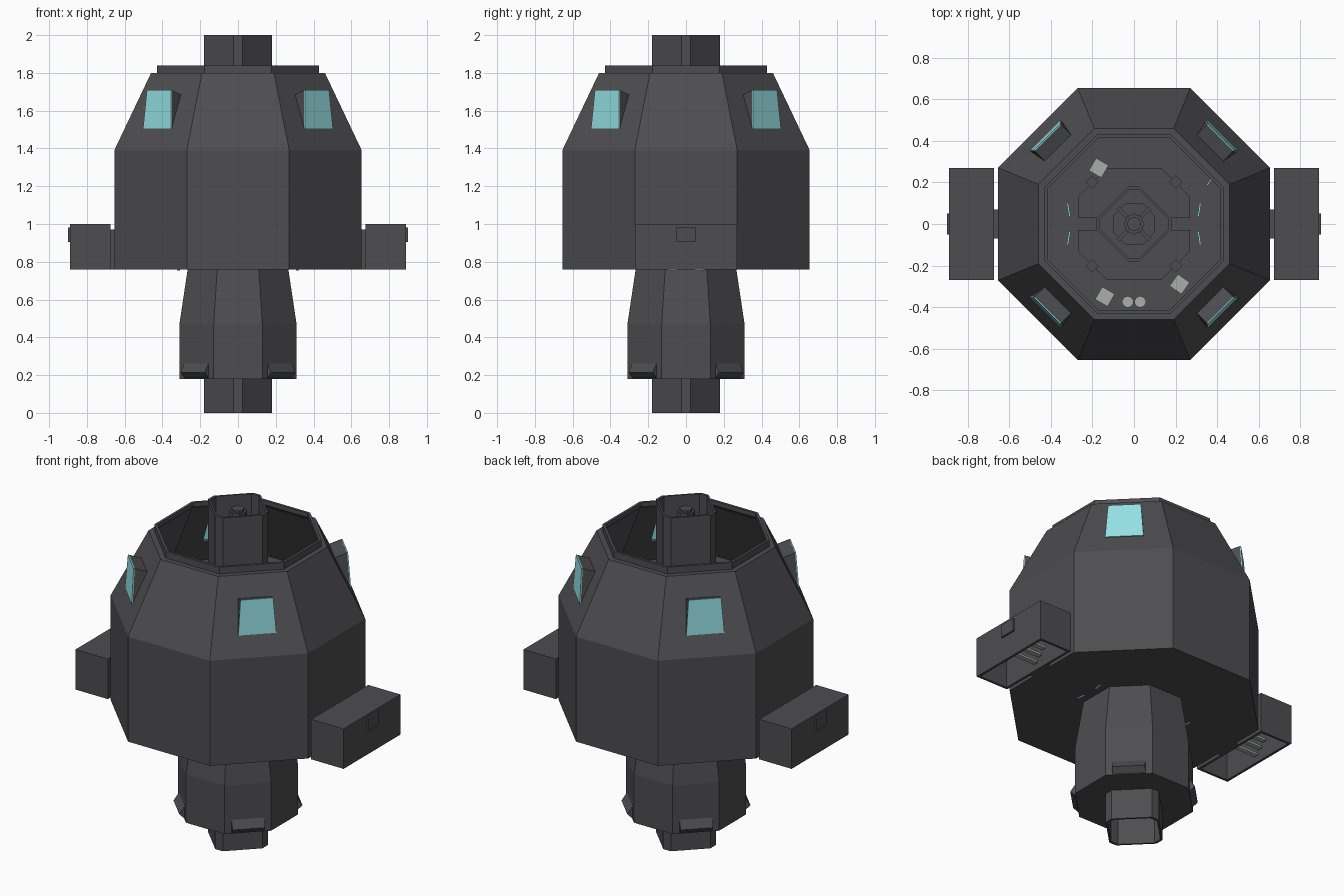
import bpy, bmesh, math
from mathutils import Matrix, Vector

if "Cube" in bpy.data.objects:
    bpy.data.objects.remove(bpy.data.objects["Cube"])


def material(name, rgb):
    m = bpy.data.materials.new(name)
    m.diffuse_color = (*rgb, 1)
    m.use_nodes = True
    m.node_tree.nodes["Principled BSDF"].inputs["Base Color"].default_value = m.diffuse_color
    return m


HULL = material("dark_grey_hull", (0.075, 0.075, 0.082))
GLASS = material("teal_glass", (0.30, 0.74, 0.77))
LIGHT = material("light_grey", (0.40, 0.42, 0.40))


def add(name, bm, mat):
    bmesh.ops.recalc_face_normals(bm, faces=bm.faces)
    me = bpy.data.meshes.new(name)
    bm.to_mesh(me)
    bm.free()
    me.materials.append(mat)
    ob = bpy.data.objects.new(name, me)
    bpy.context.collection.objects.link(ob)
    return ob


def loft(name, loops, mat):
    """Skin a list of equal-length point loops and cap both ends."""
    bm = bmesh.new()
    rows = [[bm.verts.new(p) for p in loop] for loop in loops]
    n = len(rows[0])
    for a, b in zip(rows, rows[1:]):
        for i in range(n):
            j = (i + 1) % n
            bm.faces.new((a[i], a[j], b[j], b[i]))
    bm.faces.new(rows[0])
    bm.faces.new(rows[-1])
    return add(name, bm, mat)


def octagon(apothem, z):
    r = apothem / math.cos(math.pi / 8)
    return [(r * math.cos(math.radians(22.5 + 45 * k)),
             r * math.sin(math.radians(22.5 + 45 * k)), z) for k in range(8)]


def diamond(r, z):
    """Square standing on its corner, with the corners cut off."""
    c = 0.025
    return [(r, -c, z), (r, c, z), (c, r, z), (-c, r, z),
            (-r, c, z), (-r, -c, z), (-c, -r, z), (c, -r, z)]


def rect(x0, x1, y, z):
    return [(x0, -y, z), (x1, -y, z), (x1, y, z), (x0, y, z)]


def box(name, centre, size, mat, turn=0, tilt=0):
    bm = bmesh.new()
    m = (Matrix.Translation(centre) @ Matrix.Rotation(math.radians(turn), 4, 'Z')
         @ Matrix.Rotation(math.radians(tilt), 4, 'X') @ Matrix.Diagonal((*size, 1)))
    bmesh.ops.create_cube(bm, size=1, matrix=m)
    return add(name, bm, mat)


def cylinder(name, centre, r, h, sides, mat):
    bm = bmesh.new()
    bmesh.ops.create_cone(bm, cap_ends=True, segments=sides, radius1=r, radius2=r,
                          depth=h, matrix=Matrix.Translation(centre))
    return add(name, bm, mat)


def polar(angle, r, t, z):
    """Radial distance, sideways offset and height to a point."""
    c, s = math.cos(angle), math.sin(angle)
    return Vector((r * c - t * s, r * s + t * c, z))


# main octagonal cabin with open top, rim and inner deck
FLOOR = 1.39
cabin = loft("cabin", [octagon(a, z) for a, z in (
    (0.655, 0.76), (0.655, 1.39), (0.46, 1.80), (0.43, 1.80), (0.43, 1.84),
    (0.415, 1.84), (0.415, 1.815), (0.435, 1.79), (0.63, FLOOR))], HULL)

# lower neck
loft("neck", [octagon(a, z) for a, z in ((0.31, 0.18), (0.31, 0.47), (0.265, 0.77))], HULL)

# docking tubes, hollow at the open ends
loft("lower_tube", [diamond(r, z) for r, z in
                    ((0.18, 0.2), (0.18, 0), (0.165, 0), (0.165, 0.179))], HULL)
loft("upper_tube", [diamond(r, z) for r, z in
                    ((0.18, FLOOR), (0.18, 2), (0.165, 2), (0.165, 1.8))], HULL)
loft("tube_step", [octagon(a, z) for a, z in ((0.1, 1.79), (0.1, 1.84))], HULL)
for turn in (45, 135):
    box("tube_brace", (0, 0, 1.86), (0.22, 0.02, 0.08), HULL, turn)
cylinder("tube_core", (0, 0, 1.87), 0.05, 0.2, 8, HULL)
cylinder("tube_core_cap", (0, 0, 1.975), 0.035, 0.015, 8, HULL)

# dormer windows and neck lips on the four diagonal sides
for k in range(4):
    a = math.radians(45 + 90 * k)

    # opening through the cabin wall
    cutter = loft("window_cutter", [
        [polar(a, r, s * w, z) for s, w, z in
         ((-1, 0.095, 1.53), (1, 0.095, 1.53), (1, 0.08, 1.67), (-1, 0.08, 1.67))]
        for r in (0.40, 0.70)], HULL)
    cutter.hide_render = True
    mod = cabin.modifiers.new("window_opening", 'BOOLEAN')
    mod.operation, mod.solver, mod.object = 'DIFFERENCE', 'EXACT', cutter
    bpy.context.view_layer.objects.active = cabin
    bpy.ops.object.modifier_apply(modifier=mod.name)
    bpy.data.objects.remove(cutter)

    # hood: two cheeks and a roof
    bm = bmesh.new()
    sides = []
    for s in (-1, 1):
        v = [bm.verts.new(polar(a, *p)) for p in
             ((0.602, s * 0.105, 1.505), (0.588, s * 0.09, 1.71), (0.518, s * 0.09, 1.685))]
        bm.faces.new(v)
        sides.append(v)
    bm.faces.new((sides[0][1], sides[1][1], sides[1][2], sides[0][2]))
    add("window_hood", bm, HULL)

    # glass pane
    loft("window_pane", [
        [polar(a, r + d, s * w, z) for r, s, w, z in
         ((0.602, -1, 0.105, 1.505), (0.602, 1, 0.105, 1.505),
          (0.588, 1, 0.09, 1.71), (0.588, -1, 0.09, 1.71))]
        for d in (-0.002, 0.004)], GLASS)

    # flared lip at the foot of the neck
    loft("neck_lip", [[polar(a, r, s * 0.09, z) for r, z in
                       ((0.305, 0.27), (0.34, 0.215), (0.305, 0.181))] for s in (-1, 1)], HULL)

    # deck posts
    box("deck_post", polar(a, 0.285, 0, FLOOR + 0.06), (0.045, 0.045, 0.12), HULL, 45 * (1 + 2 * k))

# side pods, open underneath, with steps inside
for s in (-1, 1):
    def pod_loop(x0, x1, y, z):
        return rect(*sorted((s * x0, s * x1)), y, z)
    loft("side_pod", [pod_loop(0.675, 0.89, 0.27, 1.0), pod_loop(0.675, 0.89, 0.27, 0.76),
                      pod_loop(0.69, 0.875, 0.255, 0.76), pod_loop(0.69, 0.875, 0.255, 0.98)], HULL)
    box("pod_latch", (s * 0.893, 0, 0.943), (0.016, 0.10, 0.075), HULL)
    box("pod_connector", (s * 0.665, 0, 0.865), (0.03, 0.14, 0.21), HULL)
    for i in range(6):
        box("pod_step", (s * 0.782, 0.0 + 0.035 * i, 0.80 + 0.03 * i), (0.17, 0.03, 0.012), LIGHT)

# raised deck plates with a walkway between them
for s in (-1, 1):
    loft("deck_plate", [[(x, s * y, z) for x, y in
                         ((-0.27, 0.03), (0.27, 0.03), (0.27, 0.13), (0.13, 0.27),
                          (-0.13, 0.27), (-0.27, 0.13))]
                        for z in (FLOOR, FLOOR + 0.012)], HULL)

# seats and stools on the deck
for x, y, turn in ((-0.17, 0.27, -30), (0.22, -0.29, -35), (-0.14, -0.35, -30)):
    box("seat", (x, y, FLOOR + 0.03), (0.07, 0.07, 0.06), LIGHT, turn)
for x in (-0.03, 0.03):
    cylinder("stool", (x, -0.375, FLOOR + 0.03), 0.028, 0.06, 10, LIGHT)

# deck screens and the small strips showing on the cabin underside
for sx in (-1, 1):
    for sy in (-1, 1):
        box("screen", (sx * 0.315, sy * 0.07, FLOOR + 0.07), (0.009, 0.07, 0.06), GLASS, -8 * sx * sy)
        box("underside_strip", (sx * 0.315, sy * 0.07, 0.758), (0.01, 0.05, 0.006), GLASS, -8 * sx * sy)
box("side_screen", (0.365, 0.205, FLOOR + 0.07), (0.009, 0.045, 0.06), LIGHT, -35)
